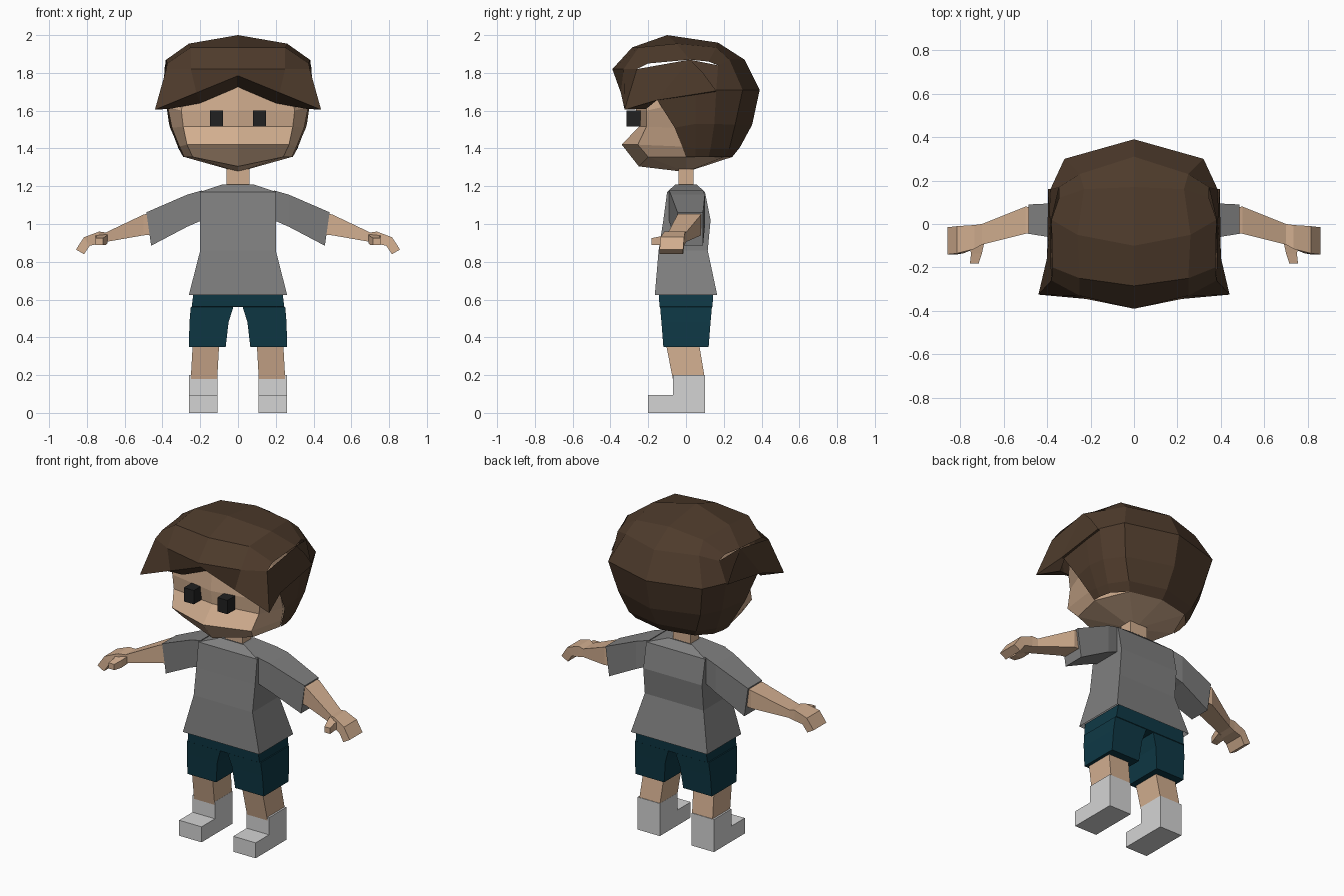
import bpy, bmesh


def material(name, srgb):
    m = bpy.data.materials.new(name)
    m.diffuse_color = [((c + 0.055) / 1.055) ** 2.4 if c > 0.04 else c / 12.92 for c in srgb] + [1]
    return m


SKIN = material("skin", (0.82, 0.68, 0.56))
HAIR = material("dark_brown", (0.305, 0.23, 0.17))
SHIRT = material("shirt_grey", (0.50, 0.50, 0.50))
SHORTS = material("deep_teal", (0.055, 0.22, 0.27))
SHOES = material("light_grey", (0.83, 0.83, 0.83))
BLACK = material("near_black", (0.13, 0.13, 0.13))


def build(name, mat, grids, closed=False):
    """Skin rows of points (closed = tubes with end caps) and mirror them in x."""
    bm = bmesh.new()
    for side in (1, -1):
        for rows in grids:
            vs = [[bm.verts.new((side * x, y, z)) for x, y, z in row] for row in rows]
            n = len(rows[0])
            for a, b in zip(vs, vs[1:]):
                for i in range(n if closed else n - 1):
                    j = (i + 1) % n
                    bm.faces.new((a[i], a[j], b[j], b[i]))
            if closed:
                bm.faces.new(vs[0][::-1])
                bm.faces.new(vs[-1])
    bmesh.ops.remove_doubles(bm, verts=bm.verts, dist=0.0005)
    bmesh.ops.dissolve_degenerate(bm, edges=bm.edges, dist=0.0005)
    bmesh.ops.recalc_face_normals(bm, faces=bm.faces)
    me = bpy.data.meshes.new(name)
    bm.to_mesh(me)
    bm.free()
    me.materials.append(mat)
    ob = bpy.data.objects.new(name, me)
    bpy.context.collection.objects.link(ob)
    return ob


def rect(x0, x1, y0, y1, z):
    """Horizontal rectangular section."""
    return [(x0, y0, z), (x1, y0, z), (x1, y1, z), (x0, y1, z)]


def slab(x, y0, y1, zb, zt, xb=None):
    """Upright section across an arm; xb slants its bottom edge."""
    xb = x if xb is None else xb
    return [(x, y0, zt), (x, y1, zt), (xb, y1, zb), (xb, y0, zb)]


# Head: half rows from front centre round to back centre
build("head", SKIN, [[
    [(0, -.25, 1.75), (.27, -.20, 1.75), (.35, -.10, 1.75), (.33, .10, 1.75), (0, .20, 1.75)],
    [(0, -.265, 1.60), (.30, -.21, 1.60), (.372, -.12, 1.62), (.33, .10, 1.60), (0, .25, 1.60)],
    [(0, -.25, 1.515), (.29, -.21, 1.515), (.35, -.06, 1.51), (.30, .10, 1.51), (0, .25, 1.51)],
    [(0, -.34, 1.42), (.27, -.255, 1.42), (.31, -.02, 1.41), (.25, .15, 1.41), (0, .24, 1.41)],
    [(0, -.25, 1.305), (.24, -.20, 1.355), (.285, 0, 1.355), (.20, .20, 1.355), (0, .245, 1.355)],
    [(0, 0, 1.275)] * 5]])

# Eyes
build("eyes", BLACK, [[rect(.08, .148, -.315, -.24, 1.515), rect(.08, .148, -.315, -.24, 1.60)]], True)

# Hair: crown, back shell, and overhanging fringe with side wings
crown = [
    [(0, -.39, 1.82), (0, -.285, 1.935), (0, -.10, 2.0), (0, .17, 1.96), (0, .31, 1.87)],
    [(.25, -.33, 1.82), (.25, -.25, 1.935), (.26, -.05, 1.955), (.23, .16, 1.935), (.25, .23, 1.87)],
    [(.38, -.26, 1.82), (.375, -.20, 1.85), (.38, .02, 1.87), (.345, .12, 1.86), (.345, .17, 1.84)]]
shell = [
    [(0, .31, 1.87), (.25, .23, 1.87), (.345, .17, 1.84), (.38, .02, 1.87), (.375, -.10, 1.80)],
    [(0, .39, 1.71), (.32, .30, 1.71), (.385, .16, 1.71), (.39, .05, 1.70), (.385, -.155, 1.66)],
    [(0, .35, 1.525), (.28, .26, 1.525), (.35, .15, 1.53), (.365, .05, 1.53), (.36, -.06, 1.51)],
    [(0, .285, 1.405), (.23, .23, 1.40), (.30, .13, 1.40), (.315, .05, 1.40), (.315, -.02, 1.41)],
    [(0, .245, 1.355), (.20, .20, 1.355), (.275, .12, 1.355), (.29, .05, 1.355), (.29, 0, 1.355)]]
fringe = [
    [(0, -.39, 1.82), (.25, -.33, 1.82), (.38, -.26, 1.82), (.385, .02, 1.87), (.39, .09, 1.80)],
    [(0, -.365, 1.785), (.22, -.345, 1.695), (.44, -.325, 1.605), (.40, -.155, 1.655), (.395, .16, 1.705)],
    [(0, -.25, 1.725), (.20, -.25, 1.64), (.36, -.21, 1.61), (.375, -.155, 1.655), (.38, .16, 1.70)]]
build("hair_crown", HAIR, [crown])
build("hair_back", HAIR, [shell])
build("hair_fringe", HAIR, [fringe])

# Neck
build("neck", SKIN, [[rect(0, .065, -.05, .05, 1.17), rect(0, .06, -.04, .04, 1.21),
                      rect(0, .06, -.04, .04, 1.29)]], True)

# Shirt body and sleeves
body = [(.26, -.165, .165, .625), (.20, -.145, .115, .86), (.20, -.12, .13, 1.02),
        (.20, -.10, .10, 1.17), (.08, -.055, .055, 1.21)]
build("shirt_body", SHIRT, [[[(0, a, z), (x, a, z), (x, b, z), (0, b, z)] for x, a, b, z in body]
                            + [[(0, 0, 1.195)] * 4]])
build("sleeves", SHIRT, [[slab(.19, -.09, .09, 1.02, 1.178), slab(.27, -.08, .10, .985, 1.155),
                          slab(.485, -.045, .09, .885, 1.062, .46)]], True)

# Arms, hands and thumbs
build("arms", SKIN, [[slab(.44, -.035, .075, .945, 1.065), slab(.50, -.045, .08, .94, 1.05),
                      slab(.70, -.095, 0, .905, .955)]], True)
build("hands", SKIN, [[slab(.70, -.095, 0, .905, .955), slab(.735, -.115, -.005, .895, .96),
                       slab(.815, -.135, -.01, .885, .93, .785),
                       slab(.858, -.14, -.015, .84, .865, .815)]], True)
build("thumbs", SKIN, [[
    [(.69, -.09, .90), (.76, -.10, .90), (.76, -.10, .945), (.69, -.09, .945)],
    [(.70, -.135, .89), (.75, -.135, .89), (.75, -.135, .935), (.70, -.135, .935)],
    [(.715, -.182, .89), (.755, -.182, .89), (.755, -.182, .925), (.715, -.182, .925)]]], True)

# Shorts: hip block and two tapered legs forming an arched gap
build("shorts", SHORTS, [[
    rect(.065, .26, -.12, .12, .35), rect(.05, .257, -.13, .13, .48),
    rect(.025, .25, -.137, .137, .56), rect(0, .245, -.14, .14, .562),
    rect(0, .235, -.145, .145, .64)]], True)

# Lower legs
build("legs", SKIN, [[rect(.11, .25, -.07, .10, .18), rect(.10, .24, -.105, .07, .36)]], True)

# Shoes: side profile swept across the foot
profile = [(-.20, 0), (.10, 0), (.10, .20), (-.07, .20), (-.07, .095), (-.20, .095)]
build("shoes", SHOES, [[[(x, y, z) for y, z in profile] for x in (.108, .26)]], True)
